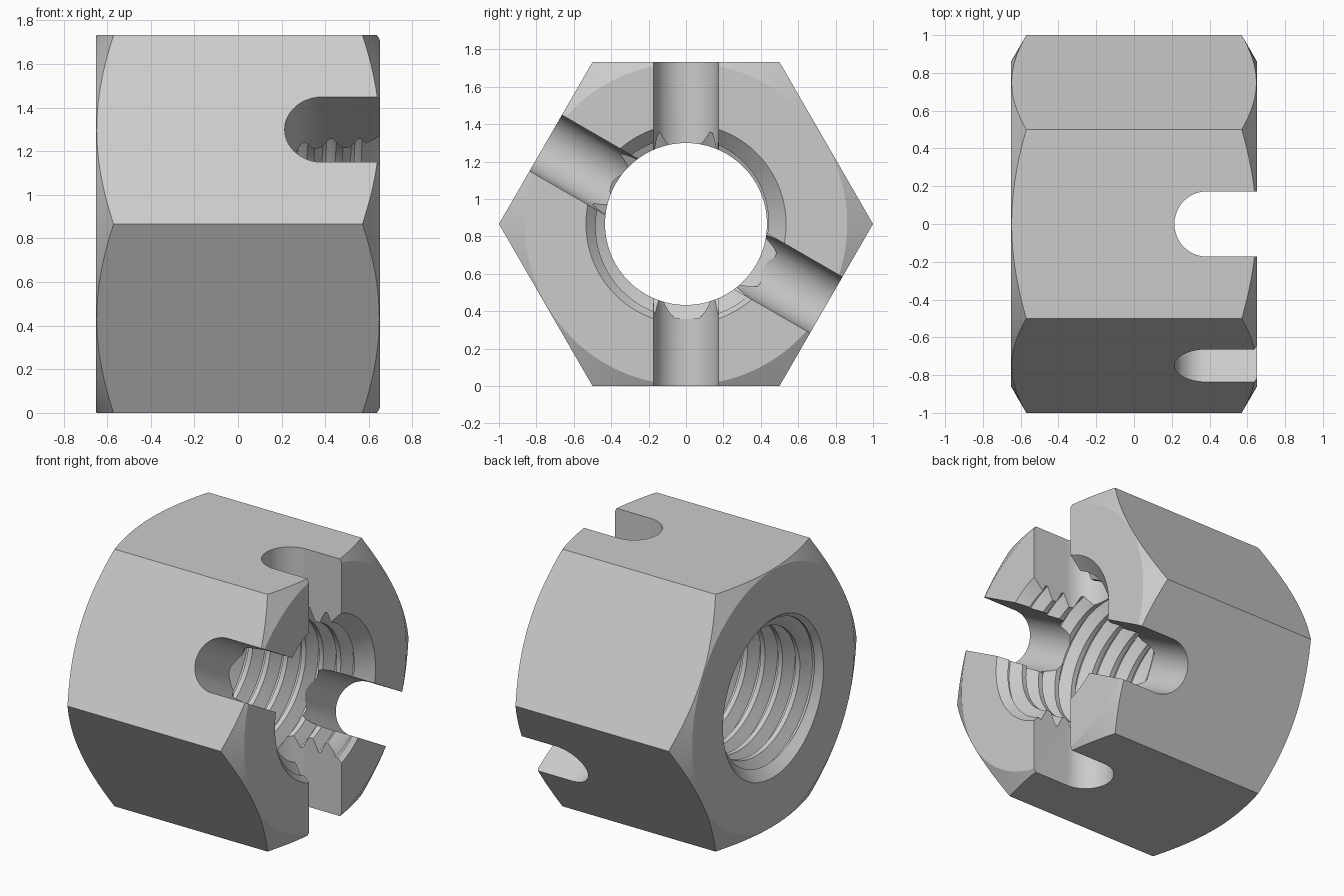
import bpy, bmesh
from math import sin, cos, pi, radians
from mathutils import Matrix

if "Cube" in bpy.data.objects:
    bpy.data.objects.remove(bpy.data.objects["Cube"])

H = 0.65                 # half length along x
AP = 3 ** 0.5 / 2        # hexagon apothem, also axis height
BORE, PITCH, DEPTH = 0.433, 0.13, 0.075


def finish(bm, name):
    bmesh.ops.recalc_face_normals(bm, faces=bm.faces)
    me = bpy.data.meshes.new(name)
    bm.to_mesh(me)
    bm.free()
    ob = bpy.data.objects.new(name, me)
    bpy.context.collection.objects.link(ob)
    return ob


def revolve(name, profile, n, phase=0.0):
    """Solid of revolution about x from (x, r) points, capped at both ends."""
    bm = bmesh.new()
    rings = [[bm.verts.new((x, r * cos(phase + 2 * pi * i / n), r * sin(phase + 2 * pi * i / n)))
              for i in range(n)] for x, r in profile]
    for a, b in zip(rings, rings[1:]):
        for i in range(n):
            k = (i + 1) % n
            bm.faces.new((a[i], a[k], b[k], b[i]))
    bm.faces.new(rings[0])
    bm.faces.new(rings[-1])
    return finish(bm, name)


def slot(name, angle, r=0.173, xc=0.387):
    """Round-ended slot cutter running across the whole nut."""
    bm = bmesh.new()
    pts = [(0.9, -r)] + [(xc - r * sin(pi * i / 32), -r * cos(pi * i / 32)) for i in range(33)] + [(0.9, r)]
    f = bm.faces.new([bm.verts.new((x, y, -1.3)) for x, y in pts])
    ext = bmesh.ops.extrude_face_region(bm, geom=[f])
    bmesh.ops.translate(bm, vec=(0, 0, 2.6), verts=[v for v in ext["geom"] if isinstance(v, bmesh.types.BMVert)])
    bm.transform(Matrix.Rotation(angle, 4, 'X'))
    return finish(bm, name)


def thread(name, n=72):
    """Helical tap: one swept profile per pitch, closed to the axis at both ends."""
    bm = bmesh.new()
    prof = [(-0.125, 0), (0.125, 0), (0.4375, DEPTH), (0.5625, DEPTH)]
    turns = 14
    x0 = 0.40 - PITCH * 232 / 360 - 9 * PITCH
    rows = []
    for i in range(n * turns + 1):
        a = 2 * pi * i / n
        rows.append([bm.verts.new((x0 + PITCH * (i / n + t), (BORE + d) * cos(a), (BORE + d) * sin(a)))
                     for t, d in prof])
    for i in range(n * turns):
        for j in range(3):
            bm.faces.new((rows[i][j], rows[i + 1][j], rows[i + 1][j + 1], rows[i][j + 1]))
        if i + n + 1 < len(rows):
            bm.faces.new((rows[i][3], rows[i + 1][3], rows[i + n + 1][0], rows[i + n][0]))
    first, last = bm.verts.new((x0 - 0.1, 0, 0)), bm.verts.new((x0 + PITCH * turns + 0.1, 0, 0))
    mid = x0 + PITCH * turns / 2
    for e in [e for e in bm.edges if e.is_boundary]:
        tip = first if e.verts[0].co.x < mid else last
        bm.faces.new((e.verts[0], e.verts[1], tip))
    return finish(bm, name)


def boolean(target, cutter, op='DIFFERENCE'):
    cutter.hide_render = True
    mod = target.modifiers.new("cut", 'BOOLEAN')
    mod.operation, mod.object, mod.solver = op, cutter, 'EXACT'
    bpy.context.view_layer.objects.active = target
    bpy.ops.object.modifier_apply(modifier=mod.name)
    bpy.data.objects.remove(cutter)


# Hexagonal body with conical corner chamfers
nut = revolve("castle_nut", [(-H, 1), (H, 1)], 6)
s = 3 ** -0.5
boolean(nut, revolve("chamfer_form", [(-H - 0.05, AP - 0.004 - 0.05 / s), (0, AP - 0.004 + H / s),
                                      (H + 0.05, AP - 0.004 - 0.05 / s)], 144, 0.01), 'INTERSECT')

# Threaded bore and countersinks at both ends
boolean(nut, thread("thread_tap"))
for sx in (-1, 1):
    boolean(nut, revolve("countersink", [(sx * (H + 0.05), 0.585), (sx * (H - 0.135), 0.40)], 96, 0.013))

# Three through slots make six castellations
for k in range(3):
    boolean(nut, slot("slot_cutter", radians(60 * k)))

nut.location.z = AP
bpy.ops.object.select_all(action='DESELECT')
nut.select_set(True)
bpy.context.view_layer.objects.active = nut
bpy.ops.object.shade_smooth_by_angle(angle=radians(20))
